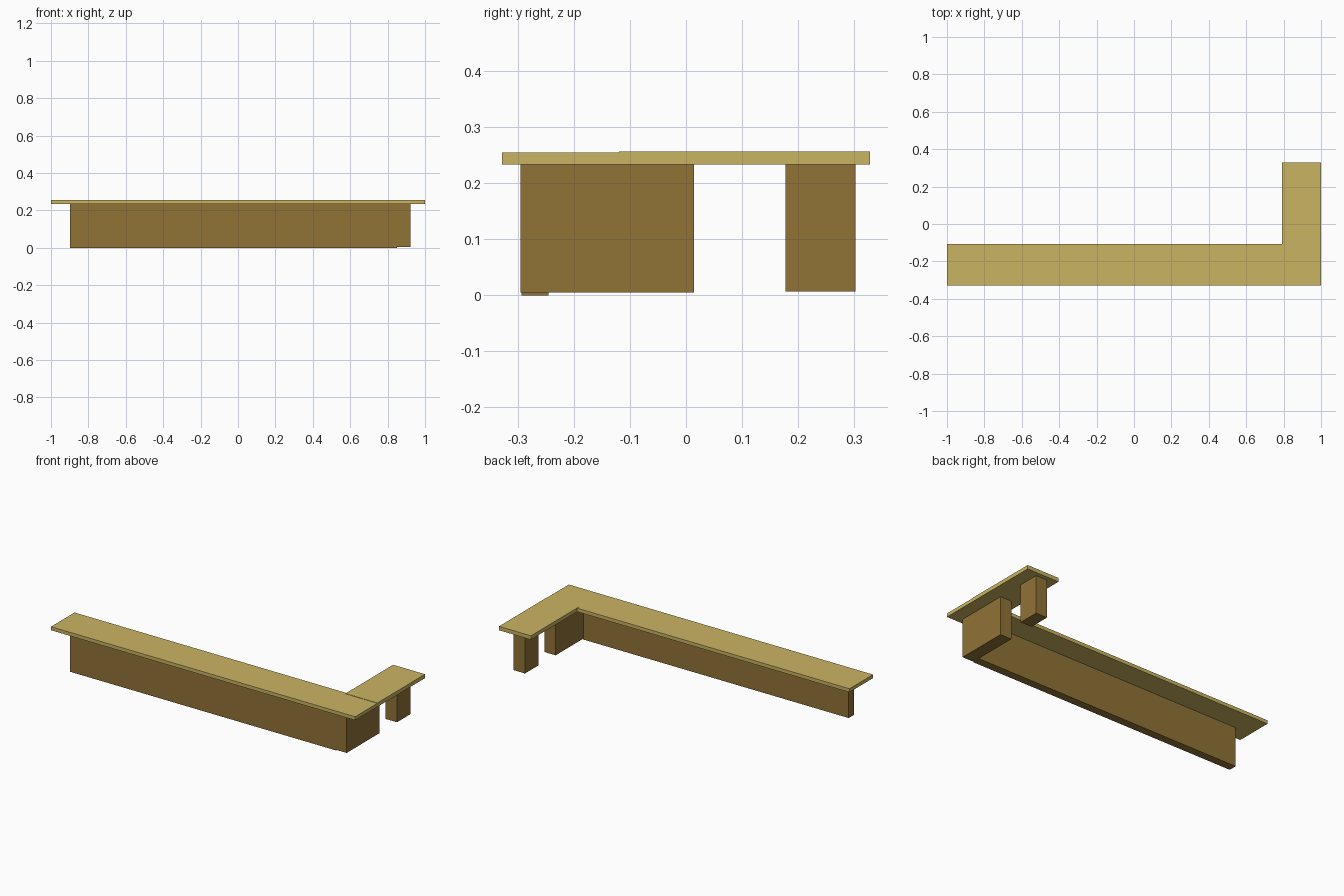
import bpy

if "Cube" in bpy.data.objects:
    bpy.data.objects.remove(bpy.data.objects["Cube"])


def material(name, color):
    mat = bpy.data.materials.new(name)
    mat.diffuse_color = (*color, 1.0)
    mat.use_nodes = True
    mat.node_tree.nodes["Principled BSDF"].inputs["Base Color"].default_value = mat.diffuse_color
    return mat


def box(name, low, high, mat):
    """Axis-aligned box between two opposite corners."""
    bpy.ops.mesh.primitive_cube_add(size=1)
    obj = bpy.context.object
    obj.name = name
    obj.location = [(a + b) / 2 for a, b in zip(low, high)]
    obj.scale = [b - a for a, b in zip(low, high)]
    bpy.ops.object.transform_apply(location=True, rotation=False, scale=True)
    obj.data.materials.append(mat)
    return obj


light_wood = material("light wood", (0.59, 0.455, 0.125))
brown_wood = material("brown wood", (0.28, 0.17, 0.037))

UNDER = 0.233            # underside of the counter tops
LEG_X = (0.847, 0.921)   # width shared by the return supports

# L-shaped counter top: long run plus a very slightly raised return
box("long_counter_top", (-1, -0.328, UNDER), (1, -0.107, 0.254), light_wood)
box("return_counter_top", (0.79, -0.119, UNDER), (1, 0.328, 0.256), light_wood)

# Front panel under the long run
box("front_panel", (-0.898, -0.293, 0), (0.85, -0.245, UNDER), brown_wood)

# Supports under the return, with an open gap between them
box("corner_panel", (LEG_X[0], -0.295, 0.005), (LEG_X[1], 0.014, UNDER), brown_wood)
box("end_post", (LEG_X[0], 0.177, 0.007), (LEG_X[1], 0.302, UNDER), brown_wood)
